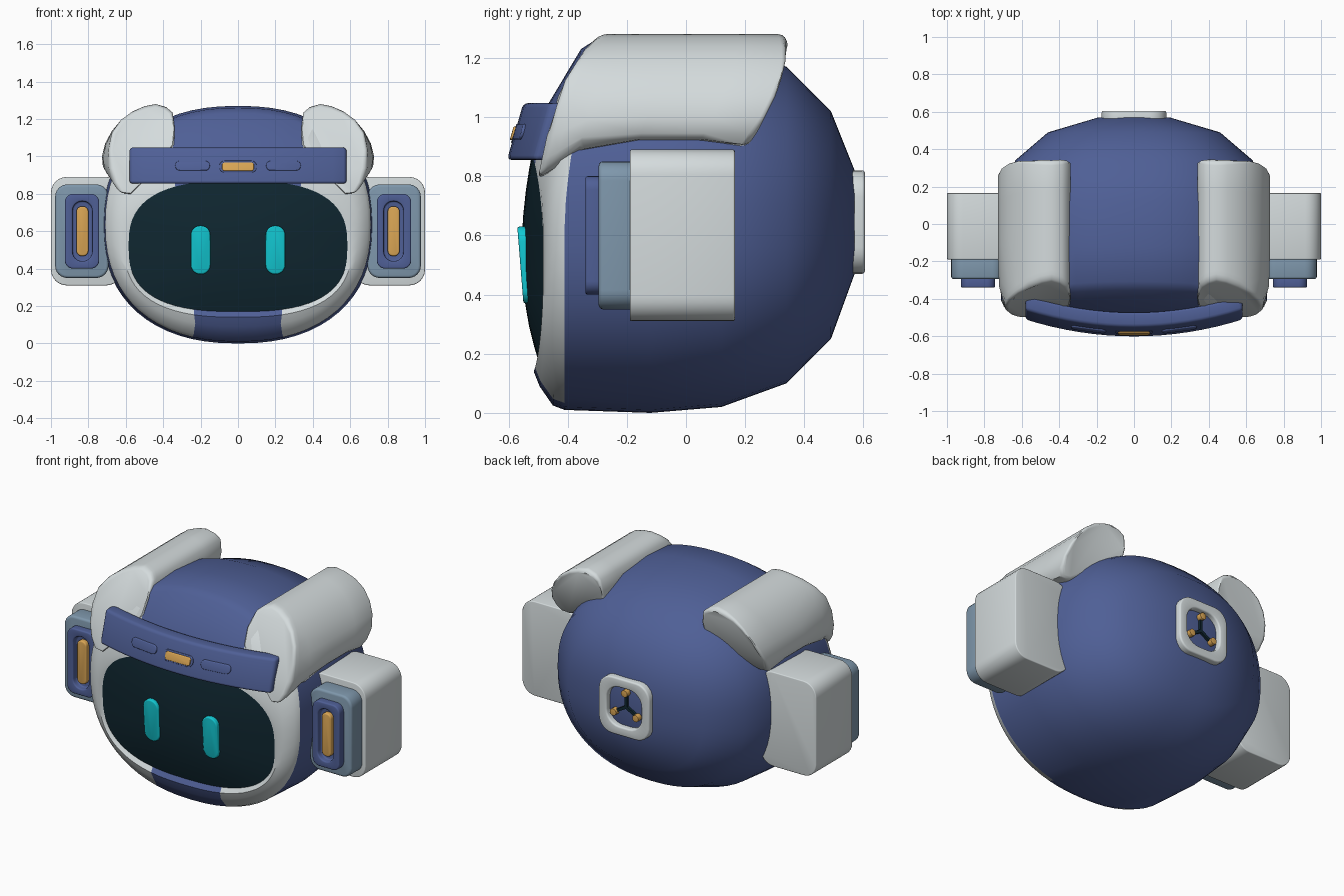
import bpy, bmesh, math

if "Cube" in bpy.data.objects:
    bpy.data.objects.remove(bpy.data.objects["Cube"])


def mat(name, *rgb):
    m = bpy.data.materials.new(name)
    m.diffuse_color = (*rgb, 1)
    m.use_nodes = True
    m.node_tree.nodes["Principled BSDF"].inputs["Base Color"].default_value = m.diffuse_color
    return m


BLUE = mat("indigo blue", 0.078, 0.115, 0.305)
GREY = mat("pale grey", 0.66, 0.71, 0.72)
STEEL = mat("steel blue", 0.21, 0.31, 0.41)
DARK = mat("dark glass", 0.005, 0.02, 0.03)
CYAN = mat("cyan", 0.006, 0.58, 0.65)
AMBER = mat("amber", 0.70, 0.38, 0.09)


def finish(name, bm, mats, bevel=0.0, bevel_angle=50, mirror=False, sharp=38):
    bmesh.ops.recalc_face_normals(bm, faces=bm.faces)
    if bevel:
        es = [e for e in bm.edges if len(e.link_faces) == 2
              and e.calc_face_angle() > math.radians(bevel_angle)]
        bmesh.ops.bevel(bm, geom=es, offset=bevel, segments=3, profile=0.5,
                        affect='EDGES', clamp_overlap=True)
    for f in bm.faces:
        f.smooth = True
    for e in bm.edges:
        if len(e.link_faces) == 2:
            a, b = e.link_faces
            e.smooth = (e.calc_face_angle() < math.radians(sharp)
                        and a.material_index == b.material_index)
    me = bpy.data.meshes.new(name)
    bm.to_mesh(me)
    bm.free()
    for m in mats:
        me.materials.append(m)
    ob = bpy.data.objects.new(name, me)
    bpy.context.collection.objects.link(ob)
    if mirror:
        ob.modifiers.new("mirror", 'MIRROR').use_mirror_merge = False
    return ob


def loft(rings, closed=False, rule=None):
    """Skin equal-length rings of points; rule(ring, segment) gives the material."""
    bm = bmesh.new()
    vs = [[bm.verts.new(p) for p in r] for r in rings]
    n = len(vs[0])
    for k in range(len(vs) if closed else len(vs) - 1):
        a, b = vs[k], vs[(k + 1) % len(vs)]
        for i in range(n):
            j = (i + 1) % n
            f = bm.faces.new((a[i], a[j], b[j], b[i]))
            if rule:
                f.material_index = rule(k, i)
    if not closed:
        bm.faces.new(vs[0])
        f = bm.faces.new(vs[-1])
        if rule:
            f.material_index = rule(len(vs) - 2, 0)
    return bm


def round_rect(cx, cz, w, h, r, seg=6):
    pts = []
    for q, (sx, sz) in enumerate([(1, 1), (-1, 1), (-1, -1), (1, -1)]):
        for i in range(seg + 1):
            t = (q + i / seg) * math.pi / 2
            pts.append((cx + sx * (w / 2 - r) + r * math.cos(t),
                        cz + sz * (h / 2 - r) + r * math.sin(t)))
    return pts


def prism(name, cx, cz, w, h, r, y0, y1, m, bevel=0.01, mirror=False, warp=None):
    """Rounded rectangle extruded along y, optionally following a surface."""
    warp = warp or (lambda x, z: 0)
    p = round_rect(cx, cz, w, h, r)
    bm = loft([[(x, y + warp(x, z), z) for x, z in p] for y in (y1, y0)])
    return finish(name, bm, [m], bevel, mirror=mirror)


def lerp_table(v, table):
    if v <= table[0][0]:
        return table[0][1]
    for (a, p), (b, q) in zip(table, table[1:]):
        if v <= b:
            return p + (q - p) * (v - a) / (b - a)
    return table[-1][1]


# Head shell with its face rim and glass face: superellipse rings along y
N = 64


def oval(y, a, lo, hi, n=2.3, lean=0.0, bow=0.0):
    c, b, pts = (lo + hi) / 2, (hi - lo) / 2, []
    for i in range(N):
        t = 2 * math.pi * i / N - math.pi / 2
        ct, st = math.cos(t), math.sin(t)
        x = a * math.copysign(abs(ct) ** (2 / n), ct)
        z = c + b * math.copysign(abs(st) ** (2 / n), st)
        pts.append((x, y + lean * max(0, (z - 0.65) / 0.6) ** 1.5
                    + bow * (x / 0.585) ** 2, z))
    return pts


rings = [oval(0.57, 0.19, 0.47, 0.82), oval(0.49, 0.46, 0.25, 1.02),
         oval(0.34, 0.635, 0.10, 1.17), oval(0.12, 0.71, 0.02, 1.25),
         oval(-0.12, 0.727, 0.0, 1.27), oval(-0.41, 0.71, 0.01, 1.26, lean=0.10),
         oval(-0.45, 0.695, 0.025, 1.23, lean=0.10, bow=0.005),
         oval(-0.495, 0.64, 0.09, 1.05, 2.4, 0.06, 0.02),
         oval(-0.515, 0.607, 0.14, 0.91, 2.6, 0, 0.03)]
edge = [(x, y - 0.035 * (z - 0.17), z)
        for x, y, z in oval(-0.497, 0.585, 0.17, 0.87, 2.7, 0, 0.03)]
rings.append(edge)
for s in (0.85, 0.65, 0.4, 0.15):
    rings.append([(x * s, y * s * s - 0.556 * (1 - s * s), 0.53 + (z - 0.53) * s)
                  for x, y, z in edge])


def head_rule(k, i):
    if k >= 9:
        return 2
    from_bottom = min(i + 0.5, N - i - 0.5)
    return 1 if k >= 5 and 3 < from_bottom < N / 2 - 5 else 0


finish("head_shell", loft(rings, rule=head_rule), [BLUE, GREY, DARK], sharp=42)

# Eyes
prism("eye", 0.2, 0.5, 0.104, 0.26, 0.05, -0.56, -0.52, CYAN, 0.008, True,
      lambda x, z: -0.08 * (z - 0.5))

# Brow visor: slanted profile swept along a shallow bow
bow = lambda x: 0.09 * (x / 0.58) ** 2
profile = [(-0.605, 0.855), (-0.55, 1.047), (-0.47, 1.047), (-0.52, 0.855)]
stations = [-0.58 + 1.16 * i / 16 for i in range(17)]
finish("brow_visor", loft([[(x, y + bow(x), z) for y, z in profile]
                           for x in stations]), [BLUE], 0.016, 45)
on_visor = lambda x, z: bow(x) - 0.605 + 0.29 * (z - 0.855)
prism("visor_side_slot", 0.243, 0.95, 0.185, 0.052, 0.025, -0.009, 0.02, BLUE,
      0.005, True, on_visor)
prism("visor_lamp_frame", 0, 0.945, 0.20, 0.064, 0.03, -0.005, 0.02, BLUE,
      0.003, False, on_visor)
prism("visor_lamp", 0, 0.945, 0.17, 0.046, 0.014, -0.012, 0.02, AMBER,
      0.004, False, on_visor)

# Crown pads: curved section stretched along y between slanted ends
section = [(0.34, 1.06), (0.338, 1.16), (0.35, 1.235), (0.385, 1.264), (0.44, 1.28),
           (0.50, 1.268), (0.565, 1.24), (0.625, 1.195), (0.675, 1.135), (0.71, 1.07),
           (0.728, 1.0), (0.722, 0.945), (0.70, 0.905), (0.64, 0.90), (0.5, 0.98)]
front = [(0.78, -0.505), (0.9, -0.475), (1.05, -0.445), (1.17, -0.40), (1.28, -0.29)]
back = [(0.89, 0.20), (1.02, 0.29), (1.14, 0.335), (1.22, 0.35), (1.28, 0.335)]
pad = []
for t, drop in ((0, 1), (0.07, 0.7), (0.17, 0.15), (0.45, 0.0), (0.75, 0), (1, 0)):
    ring = []
    for x, z in section:
        low = max(0, min(1, (1.15 - z) / 0.25)) * (x > 0.45) * drop
        z2, x2 = z - 0.11 * low, x - 0.07 * low
        if t < 0.8 and drop == 0 and z < 0.93:
            z2 += 0.02
        ya, yb = lerp_table(z2, front), lerp_table(z2, back)
        ring.append((x2, ya + (yb - ya) * t, z2))
    pad.append(ring)
finish("crown_pad", loft(pad), [GREY], 0.022, 60, True, 45)

# Ear pods: stepped rounded blocks with a lit slot
prism("ear_block", 0.81, 0.60, 0.38, 0.58, 0.085, -0.19, 0.165, GREY, 0.006, True)
prism("ear_step", 0.835, 0.60, 0.285, 0.50, 0.065, -0.295, -0.17, STEEL, 0.014, True)
outer = round_rect(0.834, 0.60, 0.184, 0.40, 0.045)
inner = round_rect(0.832, 0.60, 0.105, 0.32, 0.05)
plate = [[(x, y, z) for x, z in p] for p, y in
         ((outer, -0.28), (outer, -0.34), (inner, -0.34), (inner, -0.305))]
finish("ear_slot_plate", loft(plate), [BLUE], 0.008, 50, True)
prism("ear_lamp", 0.832, 0.60, 0.064, 0.265, 0.028, -0.333, -0.29, AMBER, 0.008, True)

# Rear badge: frame, three spokes and lamp studs
CZ = 0.645
outer = round_rect(0, CZ, 0.345, 0.35, 0.09)
inner = round_rect(0, CZ, 0.235, 0.24, 0.085)
frame = [[(x, y, z) for x, z in p] for p, y in
         ((outer, 0.52), (outer, 0.605), (inner, 0.605), (inner, 0.52))]
finish("badge_frame", loft(frame, closed=True), [GREY], 0.01)
for k in range(3):
    a = math.pi / 2 + k * 2 * math.pi / 3
    c, s = math.cos(a), math.sin(a)
    bar = [(0, -0.009), (0.085, -0.009), (0.085, 0.009), (0, 0.009)]
    spoke = [[(u * c - v * s, y, CZ + u * s + v * c) for u, v in bar]
             for y in (0.56, 0.585)]
    finish("badge_spoke", loft(spoke), [DARK])
    prism("badge_stud", 0.088 * c, CZ + 0.088 * s, 0.042, 0.042, 0.0209,
          0.602, 0.56, AMBER, 0.006)
